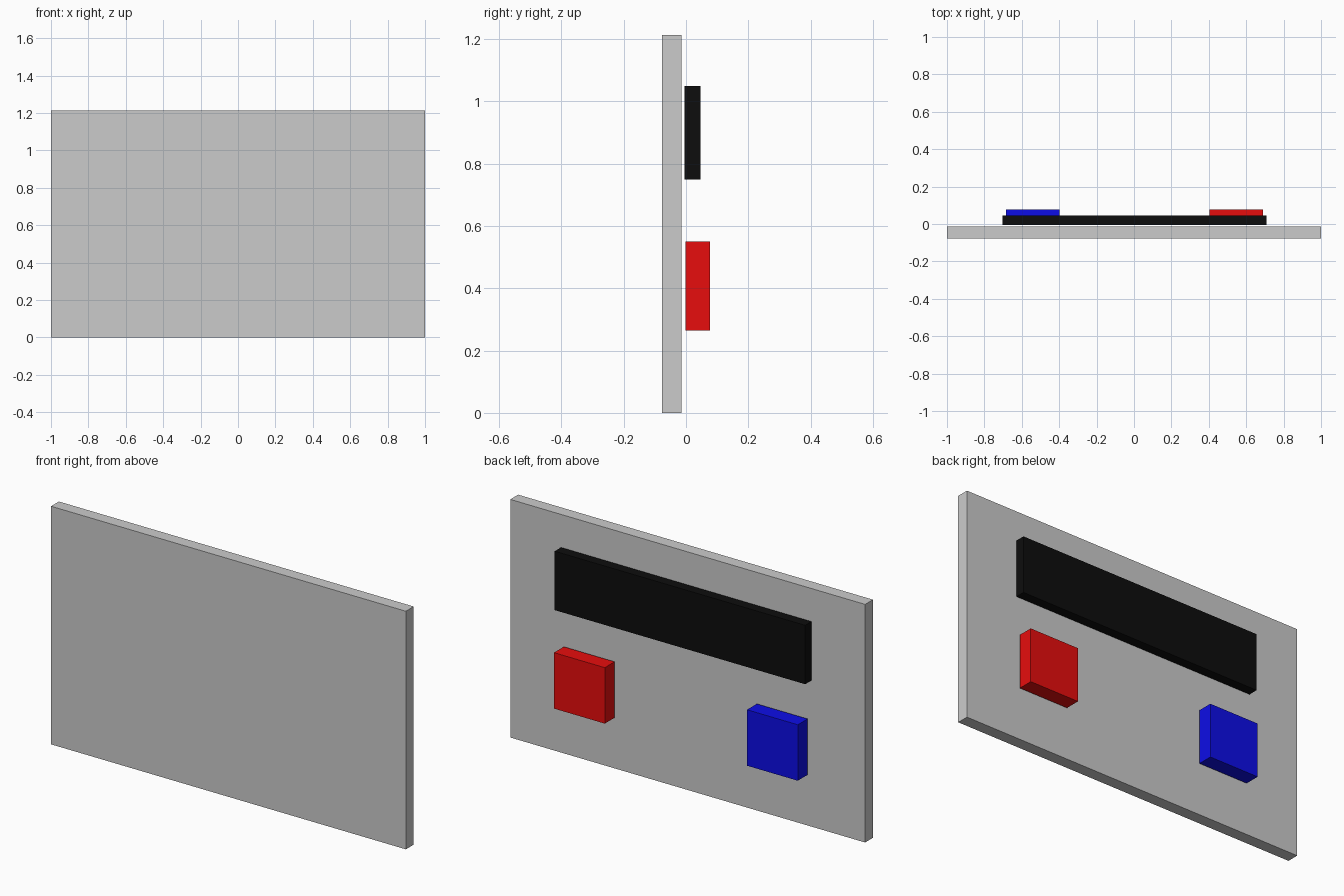
import bpy

if "Cube" in bpy.data.objects:
    bpy.data.objects.remove(bpy.data.objects["Cube"])


def material(name, rgb):
    mat = bpy.data.materials.new(name)
    mat.diffuse_color = (*rgb, 1)
    mat.use_nodes = True
    mat.node_tree.nodes["Principled BSDF"].inputs["Base Color"].default_value = mat.diffuse_color
    return mat


def box(name, x, y, z, mat=None):
    """Axis-aligned box from (min, max) extents."""
    bpy.ops.mesh.primitive_cube_add(
        size=1, location=[(a + b) / 2 for a, b in (x, y, z)])
    ob = bpy.context.object
    ob.name = name
    ob.scale = [b - a for a, b in (x, y, z)]
    bpy.ops.object.transform_apply(location=False, rotation=False, scale=True)
    if mat:
        ob.data.materials.append(mat)
    return ob


# Upright backing panel
box("panel", (-1, 1), (-0.077, -0.014), (0, 1.213))

# Wide display strip
box("display", (-0.704, 0.708), (-0.005, 0.046), (0.75, 1.05),
    material("black", (0.004, 0.004, 0.004)))

# Pair of square buttons
for name, x0, rgb in (("red", 0.404, (0.8, 0.004, 0.004)),
                      ("blue", -0.684, (0.004, 0.004, 0.8))):
    box(name + "_button", (x0, x0 + 0.286), (-0.002, 0.077), (0.265, 0.55),
        material(name, rgb))
